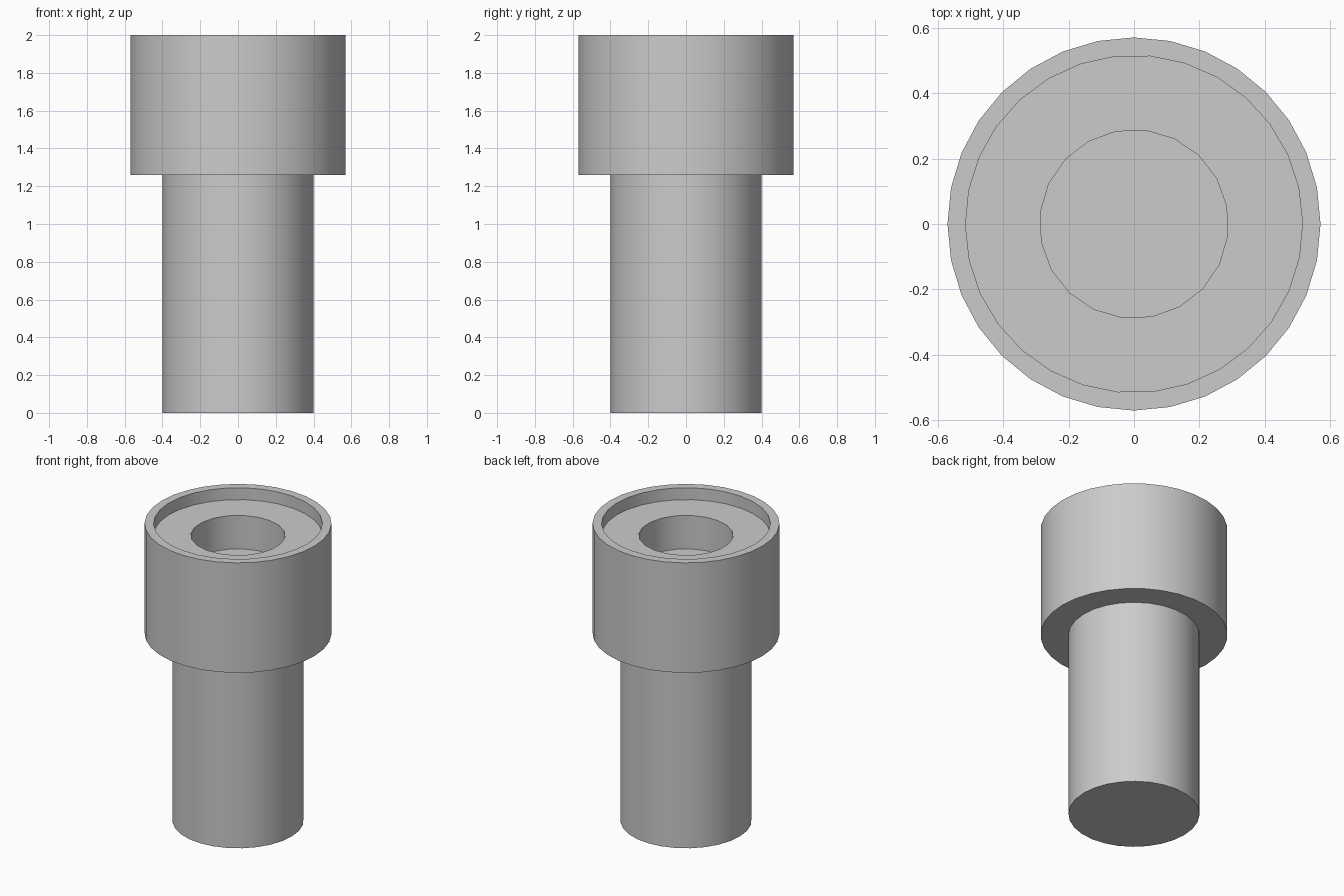
import bpy
from math import radians

cube = bpy.data.objects.get("Cube")
if cube:
    bpy.data.objects.remove(cube, do_unlink=True)

# Single plain metal colour
metal = bpy.data.materials.new("grey_metal")
metal.use_nodes = True
colour = (0.6, 0.6, 0.6, 1)
metal.diffuse_color = colour
metal.node_tree.nodes["Principled BSDF"].inputs["Base Color"].default_value = colour


def cylinder(name, radius, bottom, top, sides, turn=0):
    bpy.ops.mesh.primitive_cylinder_add(
        vertices=sides, radius=radius, depth=top - bottom,
        location=(0, 0, (bottom + top) / 2), rotation=(0, 0, radians(turn)))
    obj = bpy.context.object
    obj.name = name
    obj.data.materials.append(metal)
    return obj


def cut(target, cutter):
    mod = target.modifiers.new("cut", 'BOOLEAN')
    mod.operation = 'DIFFERENCE'
    mod.solver = 'EXACT'
    mod.object = cutter
    bpy.context.view_layer.objects.active = target
    bpy.ops.object.modifier_apply(modifier=mod.name)
    bpy.data.objects.remove(cutter, do_unlink=True)


# Shaft, running a little way into the head
shaft = cylinder("shaft", 0.4, 0, 1.3, 28)

# Head with a shallow round recess and a deeper round socket
head = cylinder("head", 0.57, 1.26, 2, 32)
cut(head, cylinder("recess_cutter", 0.515, 1.92, 2.2, 30, 6.5))
cut(head, cylinder("socket_cutter", 0.288, 1.695, 2.2, 20, 11))

# Smooth walls with sharp rims
for part in (shaft, head):
    bpy.ops.object.select_all(action='DESELECT')
    part.select_set(True)
    bpy.context.view_layer.objects.active = part
    bpy.ops.object.shade_smooth_by_angle(angle=radians(30))
